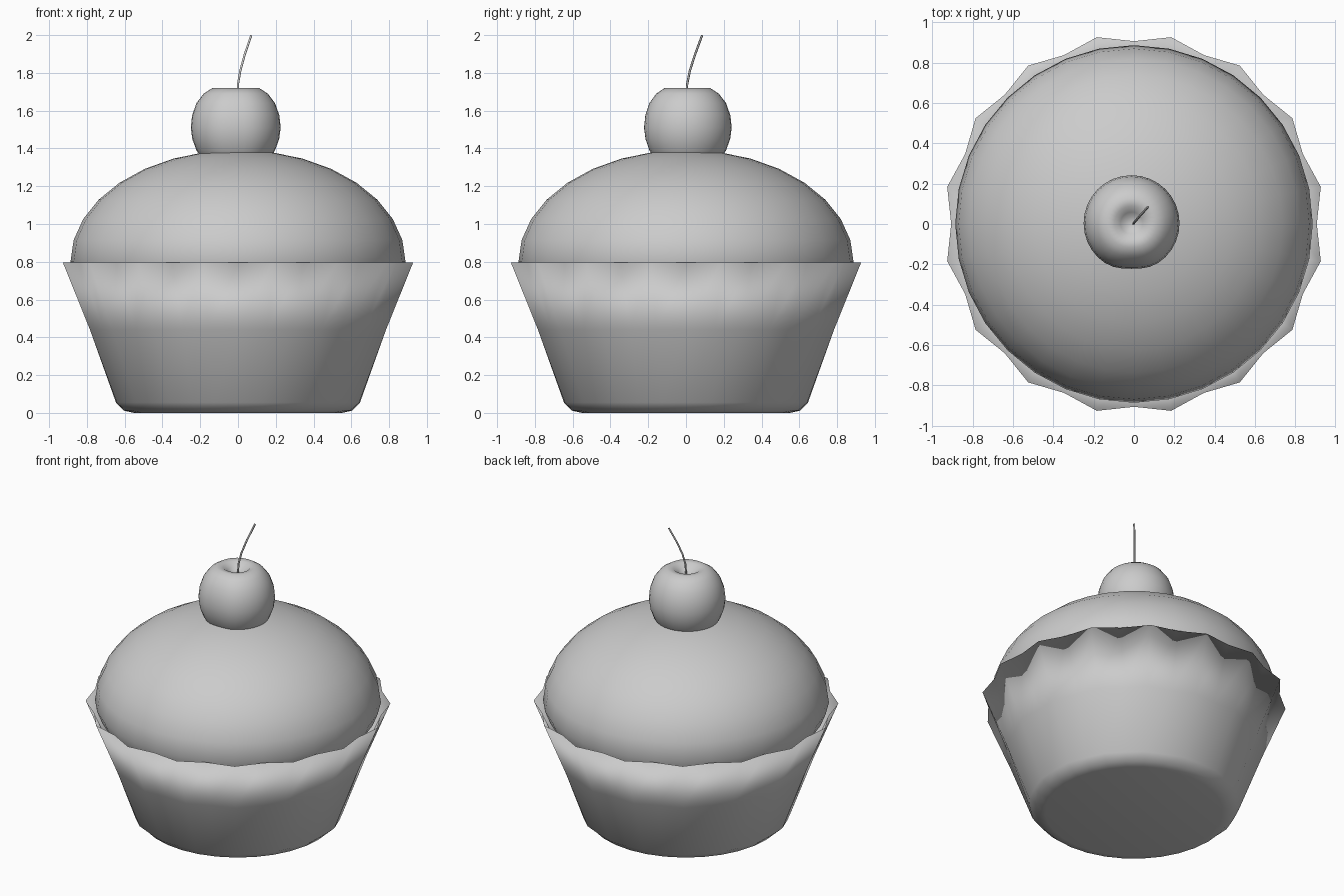
import bpy, bmesh, math

if "Cube" in bpy.data.objects:
    bpy.data.objects.remove(bpy.data.objects["Cube"])

SEG = 32
grey = bpy.data.materials.new("plain grey")
grey.diffuse_color = (0.6, 0.6, 0.6, 1)
grey.use_nodes = True
grey.node_tree.nodes["Principled BSDF"].inputs["Base Color"].default_value = grey.diffuse_color


def lathe(name, profile, shape=None, centre=(0, 0), seg=SEG):
    """Spin (radius, z) points; shape(i, angle, radius, z) may alter radius."""
    bm = bmesh.new()
    rings = []
    for k, (r, z) in enumerate(profile):
        if r == 0:
            rings.append([bm.verts.new((centre[0], centre[1], z))] * seg)
            continue
        ring = []
        for i in range(seg):
            a = 2 * math.pi * i / seg
            rr = shape(k, i, a, r) if shape else r
            ring.append(bm.verts.new((centre[0] + rr * math.cos(a),
                                      centre[1] + rr * math.sin(a), z)))
        rings.append(ring)
    for low, high in zip(rings, rings[1:]):
        for i in range(seg):
            j = (i + 1) % seg
            corners = list(dict.fromkeys((low[i], low[j], high[j], high[i])))
            bm.faces.new(corners).smooth = True
    me = bpy.data.meshes.new(name)
    bm.to_mesh(me)
    bm.free()
    me.materials.append(grey)
    ob = bpy.data.objects.new(name, me)
    bpy.context.collection.objects.link(ob)
    return ob


# Paper cup: pleats deepen towards the rim, then the wall folds inside
cup = [(0, 0.005), (0.55, 0.0), (0.605, 0.012), (0.65, 0.055),
       (0.787, 0.44), (0.926, 0.795), (0.765, 0.44)]
pleat = [0, 0, 0, 0.004, 0.012, 0.019, 0.012]
lathe("paper_cup", cup,
      lambda k, i, a, r: r + pleat[k] * (1 if i % 2 else -1))

# Cake top: half ellipsoid with a short skirt tucked into the cup
dome = [(0.855, 0.72)]
for k in range(9):
    t = math.pi / 2 * k / 8
    dome.append((0.887 * math.cos(t) if k < 8 else 0, 0.8 + 0.592 * math.sin(t)))
lathe("cake_top", dome)

# Cherry: dimpled top and a shallow groove down the front
cherry = [(0.12, 1.30), (0.175, 1.34), (0.208, 1.39), (0.23, 1.45),
          (0.238, 1.51), (0.231, 1.575), (0.208, 1.64), (0.17, 1.69),
          (0.125, 1.719), (0.085, 1.715), (0.055, 1.69), (0.03, 1.672),
          (0, 1.668)]


def groove(k, i, a, r):
    d = (a - 1.5 * math.pi) / 0.35
    return r * (1 - 0.05 * math.exp(-d * d))


lathe("cherry", cherry, groove, (-0.012, 0.004))

# Stem: thin bent tube
cu = bpy.data.curves.new("stem", 'CURVE')
cu.dimensions = '3D'
cu.bevel_depth = 0.006
cu.bevel_resolution = 1
cu.use_fill_caps = True
sp = cu.splines.new('POLY')
pts = [(-0.003, 0.002, 1.66), (0, 0.006, 1.74), (0.012, 0.02, 1.81),
       (0.035, 0.047, 1.895), (0.07, 0.085, 1.998)]
sp.points.add(len(pts) - 1)
for p, co in zip(sp.points, pts):
    p.co = (*co, 1)
cu.materials.append(grey)
stem = bpy.data.objects.new("stem", cu)
bpy.context.collection.objects.link(stem)
